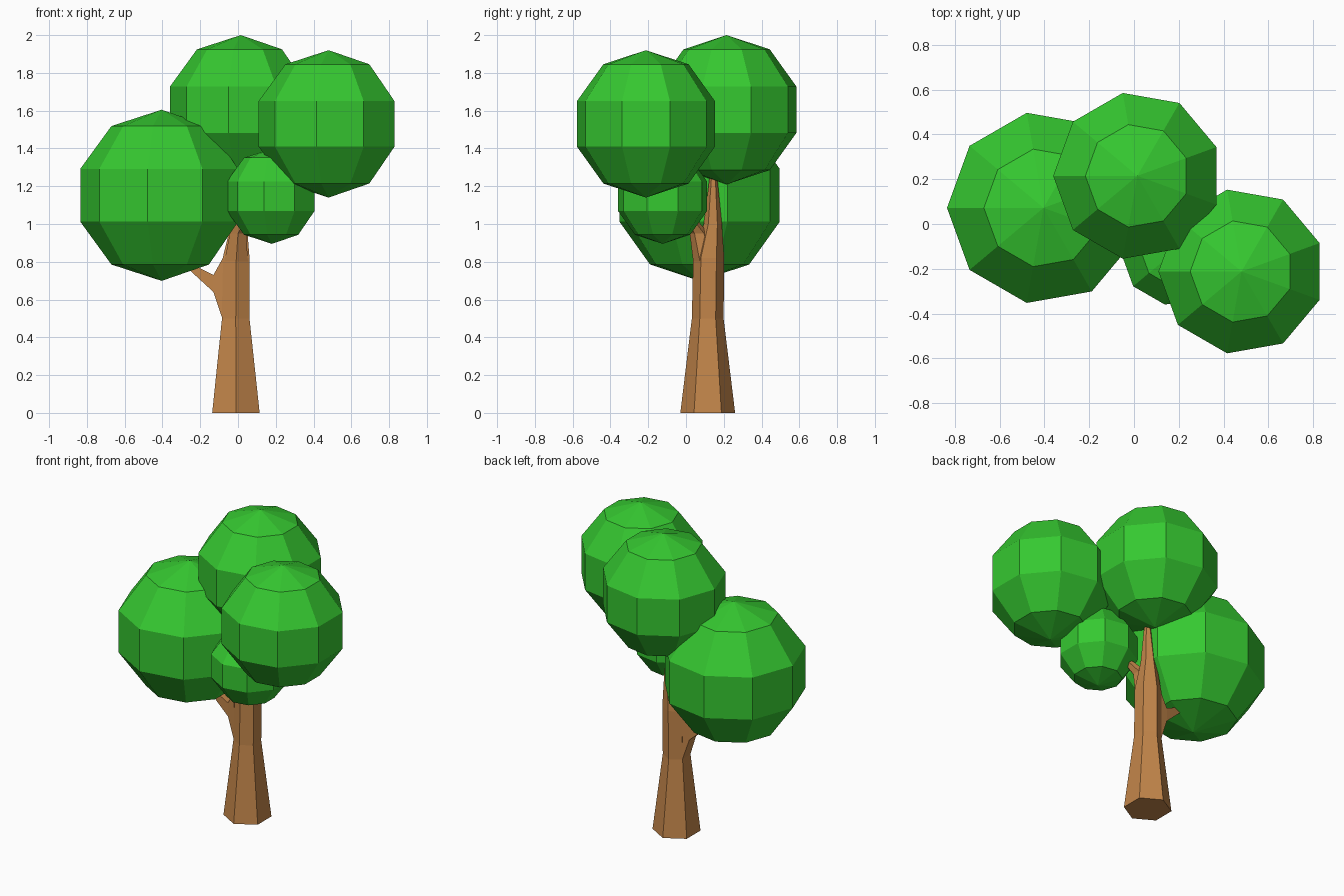
import bpy, bmesh
from math import pi, cos, sin, atan2
from mathutils import Matrix, Vector

if "Cube" in bpy.data.objects:
    bpy.data.objects.remove(bpy.data.objects["Cube"])


def material(name, color):
    m = bpy.data.materials.new(name)
    m.diffuse_color = color
    m.use_nodes = True
    m.node_tree.nodes["Principled BSDF"].inputs["Base Color"].default_value = m.diffuse_color
    return m


green = material("leaf_green", (0.036, 0.58, 0.03, 1))
brown = material("bark_brown", (0.54, 0.235, 0.068, 1))


def finish(name, bm, mat):
    bmesh.ops.recalc_face_normals(bm, faces=bm.faces)
    me = bpy.data.meshes.new(name)
    bm.to_mesh(me)
    bm.free()
    me.materials.append(mat)
    ob = bpy.data.objects.new(name, me)
    bpy.context.collection.objects.link(ob)


def foliage(name, center, radius):
    # nine-sided ball with one corner line facing -x
    bm = bmesh.new()
    bmesh.ops.create_uvsphere(bm, u_segments=9, v_segments=5, radius=radius)
    v = next(v for v in bm.verts if v.co.xy.length > radius * 0.3)
    turn = pi - atan2(v.co.y, v.co.x)
    bmesh.ops.transform(bm, matrix=Matrix.Translation(center) @ Matrix.Rotation(turn, 4, 'Z'),
                        verts=bm.verts)
    finish(name, bm, green)


def loft(name, rings):
    bm = bmesh.new()
    loops = [[bm.verts.new(p) for p in ring] for ring in rings]
    n = len(loops[0])
    for a, b in zip(loops, loops[1:]):
        for i in range(n):
            j = (i + 1) % n
            bm.faces.new((a[i], a[j], b[j], b[i]))
    bm.faces.new(loops[0])
    bm.faces.new(loops[-1])
    finish(name, bm, brown)


def hexagon(x, y, z, r):
    return [Vector((x + r * cos(pi / 2 + i * pi / 3), y + r * sin(pi / 2 + i * pi / 3), z))
            for i in range(6)]


def slot(x0, z0, x1, z1, y0, y1):
    # four-sided section between a lower and an upper edge
    return [(x0, y0, z0), (x0, y1, z0), (x1, y1, z1), (x1, y0, z1)]


# Foliage balls
foliage("foliage_top", (0.015, 0.215, 1.605), 0.395)
foliage("foliage_right", (0.48, -0.212, 1.53), 0.39)
foliage("foliage_left", (-0.404, 0.072, 1.152), 0.453)
foliage("foliage_small", (0.18, -0.124, 1.147), 0.252)

# Trunk
loft("trunk", [hexagon(-0.011, 0.115, 0, 0.145), hexagon(-0.012, 0.115, 0.5, 0.084),
               hexagon(-0.01, 0.12, 0.82, 0.082), hexagon(0.005, 0.142, 1.0, 0.048),
               hexagon(0.015, 0.145, 1.25, 0.02), hexagon(0.015, 0.15, 1.4, 0.015)])

# Left branch growing out of the trunk side
loft("left_branch", [slot(-0.083, 0.5, -0.08, 0.82, 0.075, 0.158),
                     slot(-0.13, 0.64, -0.13, 0.73, 0.08, 0.152),
                     slot(-0.25, 0.75, -0.25, 0.79, 0.085, 0.13),
                     slot(-0.34, 0.86, -0.36, 0.88, 0.09, 0.11)])

# Front branch reaching into the small ball
loft("front_branch", [hexagon(-0.01, 0.11, 0.8, 0.072), hexagon(0.0, 0.07, 0.95, 0.05),
                      hexagon(0.08, -0.03, 1.1, 0.02)])
